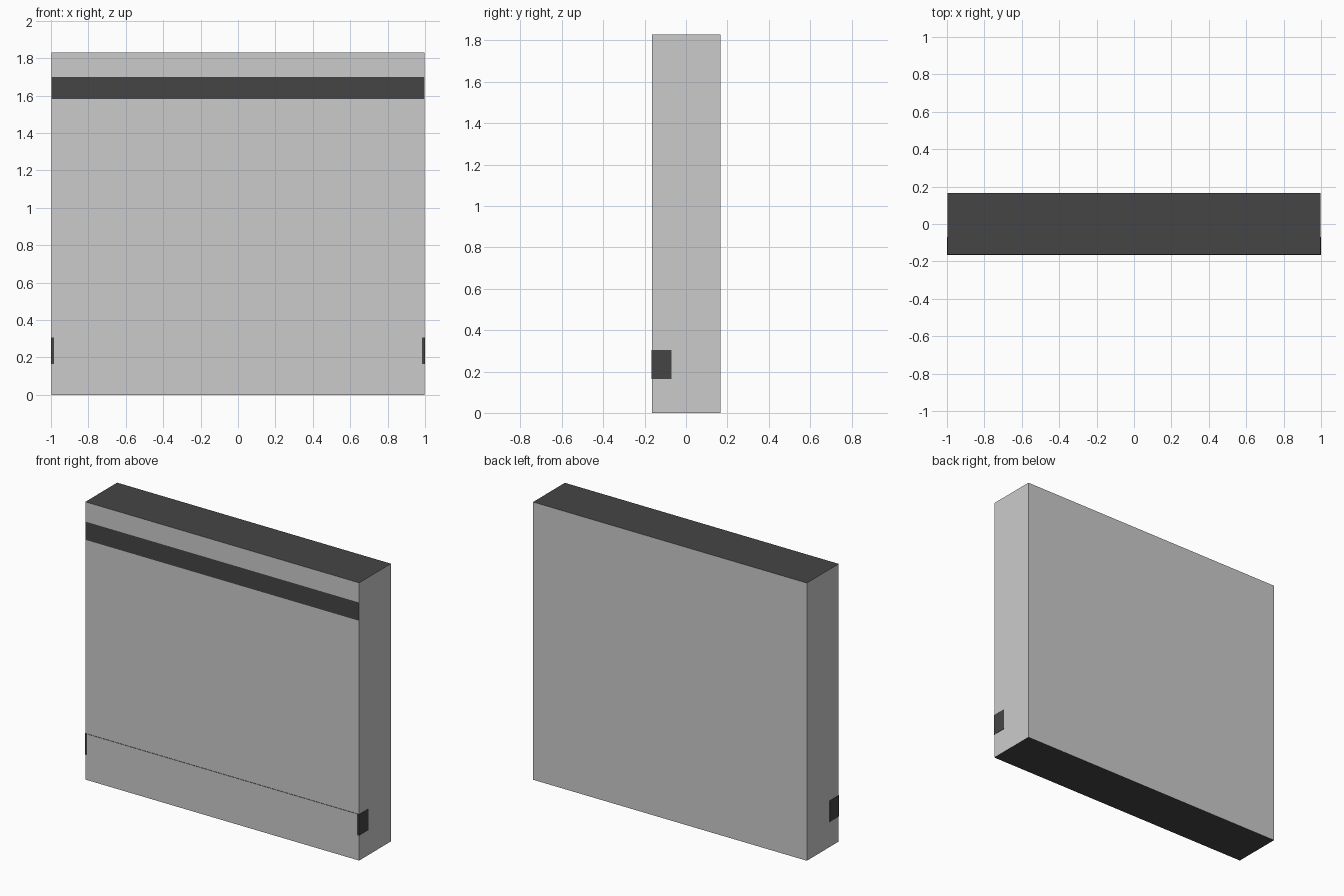
import bpy, bmesh
from mathutils import Vector

if "Cube" in bpy.data.objects:
    bpy.data.objects.remove(bpy.data.objects["Cube"])


def material(name, value):
    m = bpy.data.materials.new(name)
    m.diffuse_color = (value, value, value, 1)
    m.use_nodes = True
    m.node_tree.nodes["Principled BSDF"].inputs["Base Color"].default_value = m.diffuse_color
    return m


GREY = material("grey", 0.8)
DARK = material("dark", 0.06)


def panel_box(name, lo, hi, axis, cuts, is_dark):
    """Box from lo to hi, sliced across an axis, with dark faces chosen by a test."""
    lo, hi = Vector(lo), Vector(hi)
    bm = bmesh.new()
    bmesh.ops.create_cube(bm, size=1)
    for v in bm.verts:
        v.co = (lo + hi) / 2 + v.co * (hi - lo)
    normal = Vector((0, 0, 0))
    normal[axis] = 1
    for c in cuts:
        geom = bm.verts[:] + bm.edges[:] + bm.faces[:]
        bmesh.ops.bisect_plane(bm, geom=geom, plane_co=normal * c, plane_no=normal)
    bm.normal_update()
    for f in bm.faces:
        f.material_index = int(is_dark(f.calc_center_median(), f.normal))
    me = bpy.data.meshes.new(name)
    bm.to_mesh(me)
    bm.free()
    me.materials.append(GREY)
    me.materials.append(DARK)
    ob = bpy.data.objects.new(name, me)
    bpy.context.collection.objects.link(ob)
    return ob


# Main slab: dark top and bottom, dark stripe flush in the front face
panel_box("body", (-0.998, -0.164, 0), (0.998, 0.167, 1.83), 2, (1.58, 1.70),
          lambda c, n: abs(n.z) > 0.5 or (n.y < -0.5 and 1.58 < c.z < 1.70))

# Slightly raised lower band: grey front panel, dark ends wrapping the corners
panel_box("lower_band", (-1, -0.167, 0.165), (1, -0.07, 0.305), 0, (-0.985, 0.985),
          lambda c, n: not (n.y < -0.5 and abs(c.x) < 0.985))
